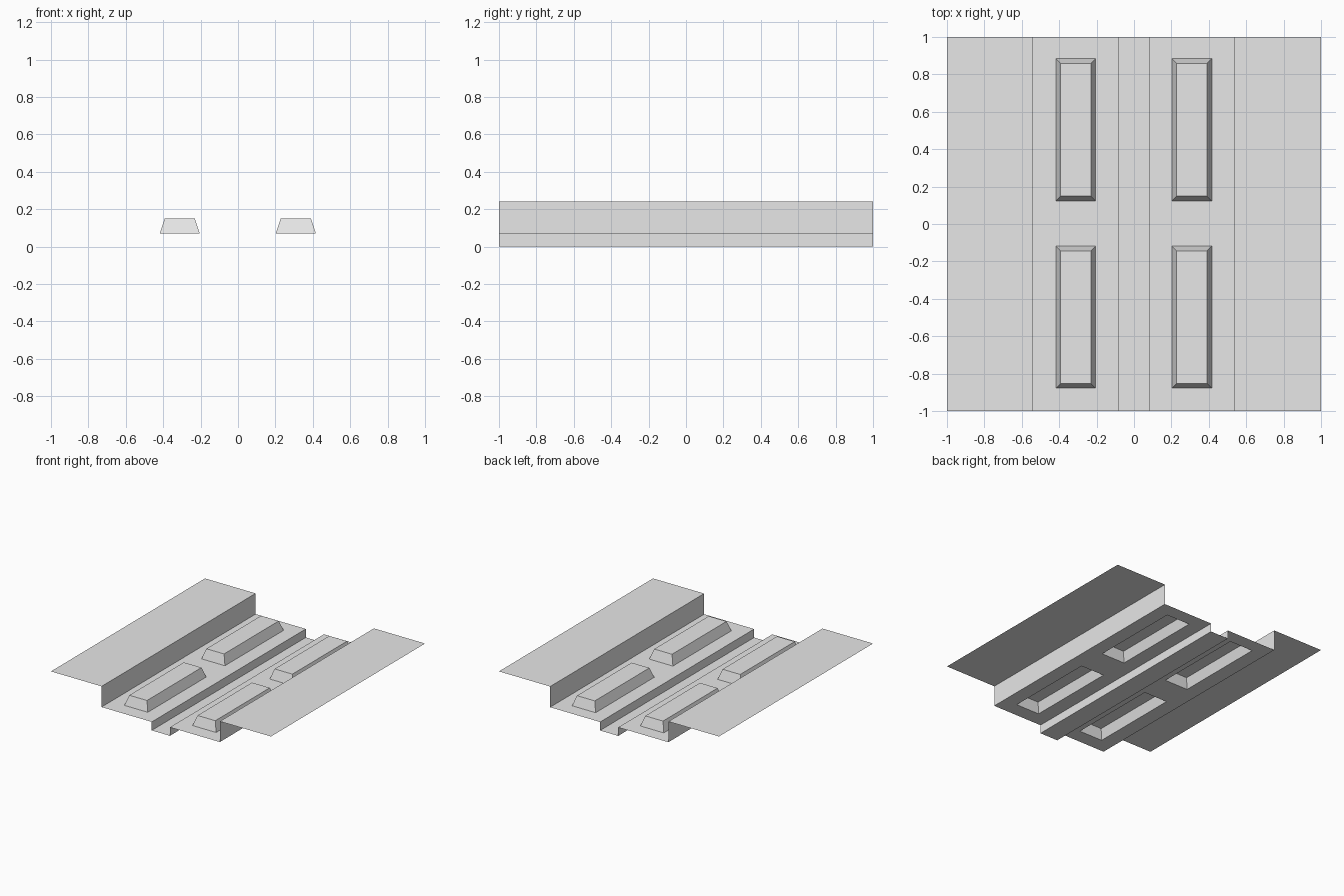
import bpy
import bmesh

cube = bpy.data.objects.get("Cube")
if cube:
    bpy.data.objects.remove(cube, do_unlink=True)

# Plain grey sheet material
grey = bpy.data.materials.new("light_grey")
grey.use_nodes = True
colour = (0.8, 0.8, 0.8, 1)
grey.diffuse_color = colour
grey.node_tree.nodes["Principled BSDF"].inputs["Base Color"].default_value = colour

# Folded cross-section: raised wings, mid floors and a central channel
WING, FLOOR = 0.24, 0.07
profile = [(-1, WING), (-0.54, WING), (-0.54, FLOOR), (-0.418, FLOOR), (-0.205, FLOOR),
           (-0.084, FLOOR), (-0.084, 0), (0.081, 0), (0.081, FLOOR), (0.202, FLOOR),
           (0.416, FLOOR), (0.535, FLOOR), (0.535, WING), (1, WING)]
stations = [-1, -0.878, -0.118, 0.123, 0.885, 1]
rib_columns, rib_rows = (3, 9), (1, 3)

# Sweep the section from front to back
bm = bmesh.new()
rows = [[bm.verts.new((x, y, z)) for x, z in profile] for y in stations]
ribs = []
for j in range(len(rows) - 1):
    for i in range(len(profile) - 1):
        face = bm.faces.new((rows[j][i], rows[j][i + 1], rows[j + 1][i + 1], rows[j + 1][i]))
        if i in rib_columns and j in rib_rows:
            ribs.append(face)

# Press the four hollow tapered ribs up out of the floors
bm.normal_update()
bmesh.ops.inset_individual(bm, faces=ribs, thickness=0.037, depth=0.08)

mesh = bpy.data.meshes.new("folded_panel")
bm.to_mesh(mesh)
bm.free()
mesh.materials.append(grey)
panel = bpy.data.objects.new("folded_panel", mesh)
bpy.context.collection.objects.link(panel)
